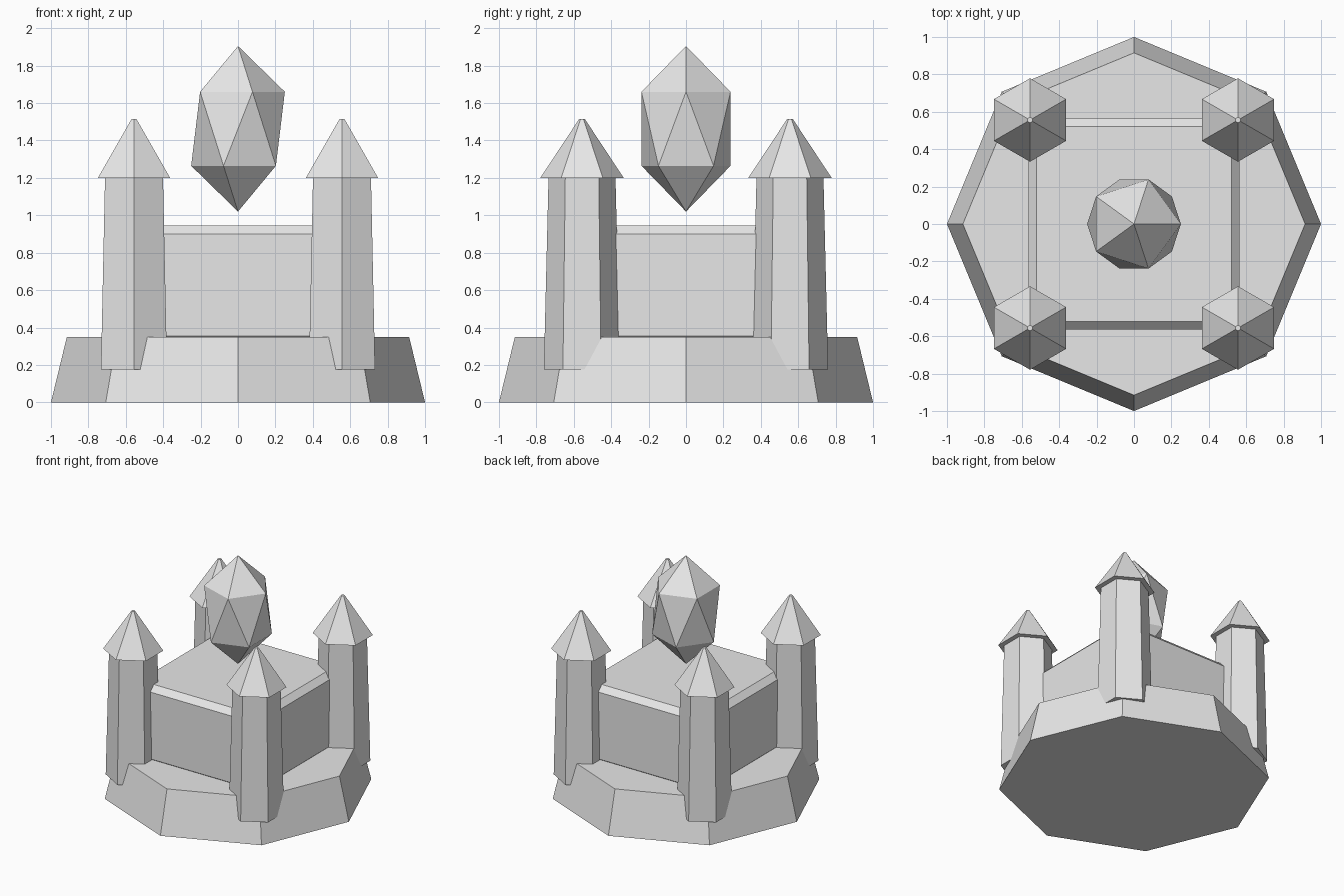
import bpy
from math import radians

cube = bpy.data.objects.get("Cube")
if cube:
    bpy.data.objects.remove(cube, do_unlink=True)

# Single pale stone colour
stone = bpy.data.materials.new("pale_grey_stone")
stone.use_nodes = True
stone.diffuse_color = (0.8, 0.8, 0.8, 1)
stone.node_tree.nodes["Principled BSDF"].inputs["Base Color"].default_value = (0.8, 0.8, 0.8, 1)


def finish(name):
    obj = bpy.context.object
    obj.name = name
    obj.data.materials.append(stone)
    return obj


def frustum(name, sides, r_bottom, r_top, z_bottom, z_top, x=0, y=0):
    """Tapered prism with a corner pointing along y."""
    bpy.ops.mesh.primitive_cone_add(
        vertices=sides, radius1=r_bottom, radius2=r_top,
        depth=z_top - z_bottom, location=(x, y, (z_bottom + z_top) / 2))
    return finish(name)


# Octagonal plinth
frustum("base", 8, 1.0, 0.915, 0, 0.35)

# Square keep with chamfered edges
bpy.ops.mesh.primitive_cube_add(size=1, location=(0, 0, 0.628))
keep = finish("keep")
keep.scale = (1.13, 1.13, 0.634)
bpy.ops.object.transform_apply(location=False, rotation=False, scale=True)
chamfer = keep.modifiers.new("chamfer", 'BEVEL')
chamfer.width = 0.045
chamfer.segments = 1

# Four corner towers with pointed roofs
SPOT = 0.556
for side, sx in (("right", -1), ("left", 1)):
    for end, sy in (("front", -1), ("back", 1)):
        x, y = sx * SPOT, sy * SPOT
        frustum(f"{end}_{side}_tower", 6, 0.204, 0.179, 0.175, 1.2, x, y)
        frustum(f"{end}_{side}_roof", 6, 0.223, 0.015, 1.2, 1.515, x, y)

# Floating crystal
bpy.ops.mesh.primitive_ico_sphere_add(subdivisions=1, radius=1, location=(0, 0, 1.4625))
crystal = finish("crystal")
crystal.scale = (0.28, 0.28, 0.4425)
